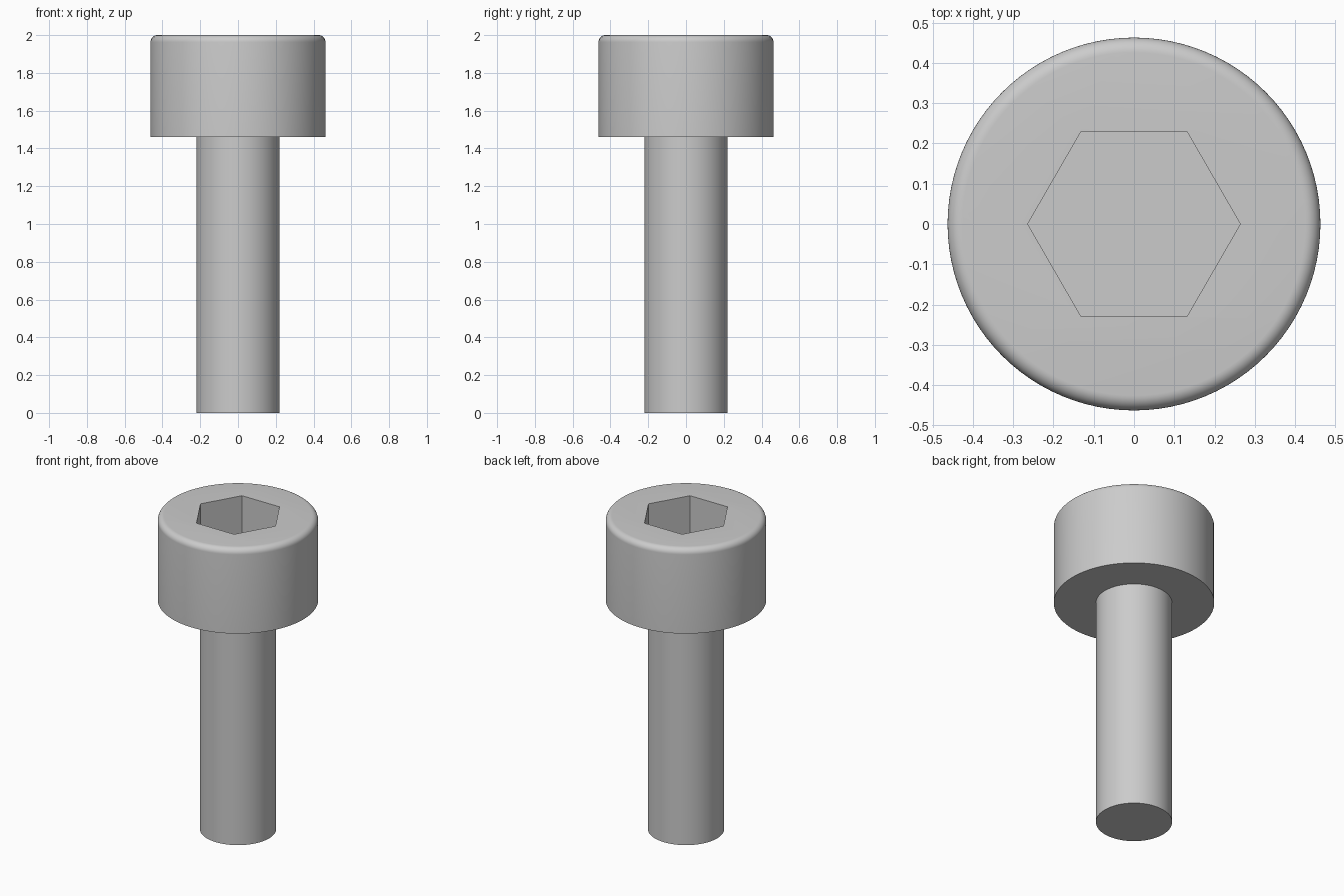
import bpy, bmesh
from math import sin, cos, pi

if "Cube" in bpy.data.objects:
    bpy.data.objects.remove(bpy.data.objects["Cube"])

SEGMENTS = 96
HEAD_R, SHANK_R = 0.463, 0.22
HEAD_BOTTOM, TOP = 1.46, 2.0
FILLET = 0.037
SOCKET_R, SOCKET_DEPTH = 0.264, 0.28


def lathe(name, profile, segments):
    """Closed solid turned from (radius, z) points, listed bottom to top."""
    bm = bmesh.new()
    rings = [[bm.verts.new((r * cos(2 * pi * i / segments),
                            r * sin(2 * pi * i / segments), z))
              for i in range(segments)] for r, z in profile]
    for low, high in zip(rings, rings[1:]):
        for i in range(segments):
            j = (i + 1) % segments
            bm.faces.new((low[i], low[j], high[j], high[i]))
    bm.faces.new(rings[0][::-1])
    bm.faces.new(rings[-1])
    mesh = bpy.data.meshes.new(name)
    bm.to_mesh(mesh)
    bm.free()
    obj = bpy.data.objects.new(name, mesh)
    bpy.context.collection.objects.link(obj)
    return obj


# Shank and head in one profile, with a rounded top rim
profile = [(SHANK_R, 0), (SHANK_R, HEAD_BOTTOM), (HEAD_R, HEAD_BOTTOM)]
for k in range(9):
    a = k / 8 * pi / 2
    profile.append((HEAD_R - FILLET + FILLET * cos(a),
                    TOP - FILLET + FILLET * sin(a)))
screw = lathe("socket_head_screw", profile, SEGMENTS)

# Hexagonal drive socket, corners on the x axis
cutter = lathe("socket_cutter",
               [(SOCKET_R, TOP - SOCKET_DEPTH), (SOCKET_R, TOP + 0.1)], 6)
cutter.hide_render = True
cut = screw.modifiers.new("hex_socket", 'BOOLEAN')
cut.operation = 'DIFFERENCE'
cut.solver = 'EXACT'
cut.object = cutter

bpy.context.view_layer.objects.active = screw
screw.select_set(True)
bpy.ops.object.modifier_apply(modifier=cut.name)
bpy.data.objects.remove(cutter)

# Smooth turned surfaces, crisp edges
bpy.ops.object.shade_smooth_by_angle(angle=pi / 6)
